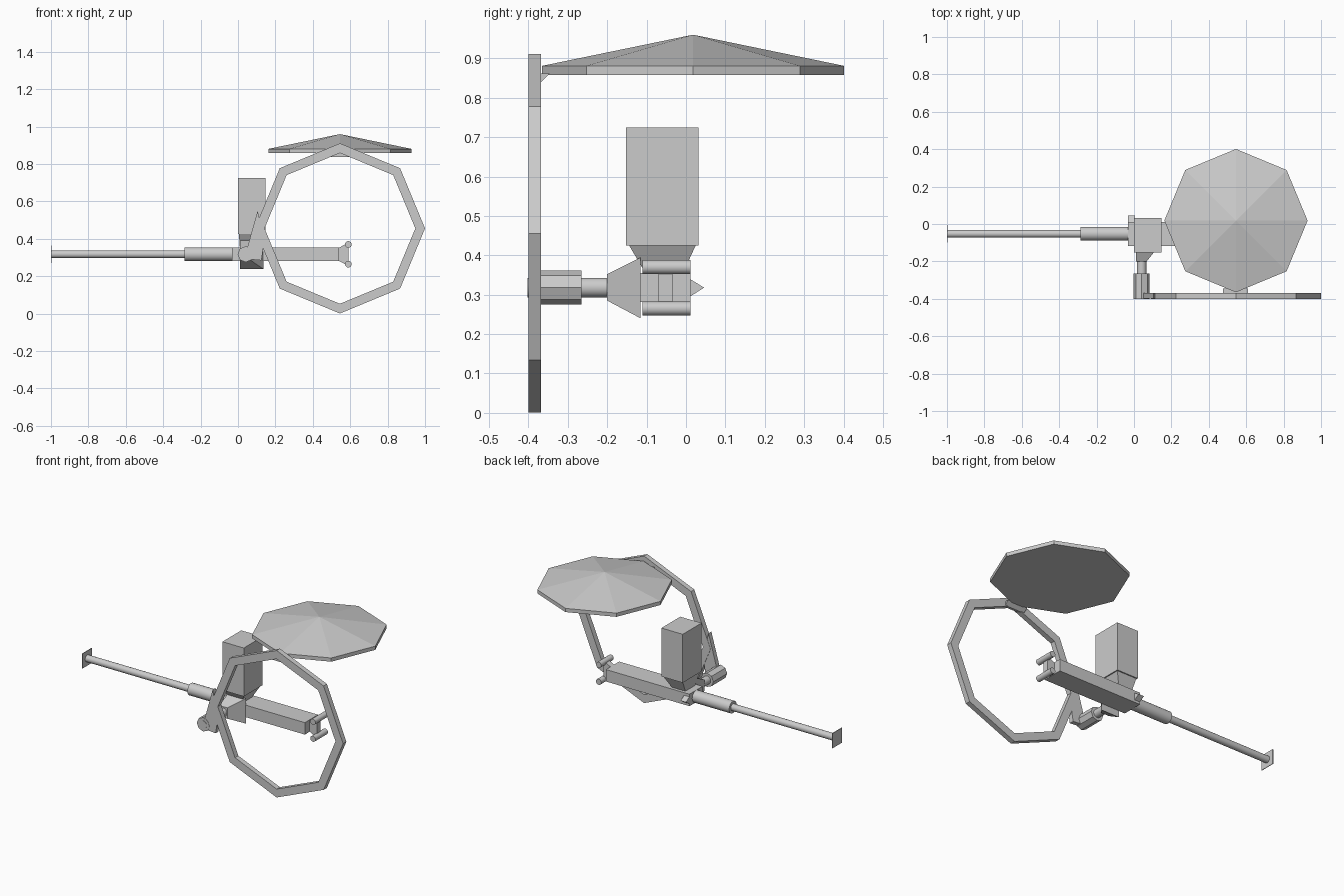
import bpy, bmesh, math
from mathutils import Vector, Matrix

if "Cube" in bpy.data.objects:
    bpy.data.objects.remove(bpy.data.objects["Cube"])

grey = bpy.data.materials.new("grey")
grey.diffuse_color = (0.6, 0.6, 0.6, 1)
grey.use_nodes = True
grey.node_tree.nodes["Principled BSDF"].inputs["Base Color"].default_value = grey.diffuse_color


def finish(name, bm, smooth=False):
    bmesh.ops.recalc_face_normals(bm, faces=bm.faces)
    me = bpy.data.meshes.new(name)
    bm.to_mesh(me)
    bm.free()
    me.materials.append(grey)
    ob = bpy.data.objects.new(name, me)
    bpy.context.collection.objects.link(ob)
    if smooth:
        bpy.ops.object.select_all(action='DESELECT')
        ob.select_set(True)
        bpy.context.view_layer.objects.active = ob
        bpy.ops.object.shade_smooth_by_angle(angle=math.radians(40))
    return ob


def loft(name, loops, closed=False, smooth=False):
    """Bridge point loops; cap the ends, or join last loop to first."""
    bm = bmesh.new()
    rows = [[bm.verts.new(p) for p in lp] for lp in loops]
    pairs = list(zip(rows, rows[1:])) + ([(rows[-1], rows[0])] if closed else [])
    for a, b in pairs:
        for i in range(len(a)):
            j = (i + 1) % len(a)
            bm.faces.new((a[i], a[j], b[j], b[i]))
    if not closed:
        bm.faces.new(rows[0])
        bm.faces.new(rows[-1])
    return finish(name, bm, smooth)


def box(name, x0, x1, y0, y1, z0, z1):
    return loft(name, [[(x0, y0, z), (x1, y0, z), (x1, y1, z), (x0, y1, z)] for z in (z0, z1)])


def plate(name, pts, y0, y1):
    return loft(name, [[(x, y, z) for x, z in pts] for y in (y0, y1)])


def rod(name, axis, a, b, c1, c2, r, n=20):
    """Cylinder along x (centre y, z) or along y (centre x, z)."""
    loops = []
    for t in (a, b):
        ring = []
        for i in range(n):
            u = c1 + r * math.cos(math.tau * i / n)
            v = c2 + r * math.sin(math.tau * i / n)
            ring.append((t, u, v) if axis == 'x' else (u, t, v))
        loops.append(ring)
    return loft(name, loops, smooth=n > 8)


CY, CZ = -0.052, 0.318   # centre line of the arm

# Arm, sleeve, pole and end plate
box("main_arm", -0.032, 0.54, -0.117, 0.012, 0.281, 0.355)
rod("pole_sleeve", 'x', -0.285, -0.03, CY, CZ, 0.037)
rod("pole", 'x', -1.0, -0.28, CY, CZ, 0.021)
box("pole_end_plate", -1.0, -0.996, -0.10, -0.005, 0.272, 0.364)

# Pointed catch on the rear side of the arm
loft("arm_catch", [[(x, 0.01, 0.295), (x, 0.046, CZ), (x, 0.01, 0.34)] for x in (-0.032, 0.005)])

# Roller fork at the arm end
plate("roller_fork", [(0.535, 0.285), (0.59, 0.255), (0.59, 0.38), (0.535, 0.35)], -0.07, -0.034)
for label, z in (("upper", 0.37), ("lower", 0.265)):
    rod(label + "_roller", 'y', -0.11, 0.012, 0.59, z, 0.018, 16)

# Control box and its tapered foot
box("control_box", 0.0, 0.146, -0.152, 0.032, 0.425, 0.725)
loft("box_foot", [
    [(0.01, -0.10, 0.35), (0.10, -0.10, 0.35), (0.10, -0.01, 0.35), (0.01, -0.01, 0.35)],
    [(0.005, -0.145, 0.426), (0.14, -0.145, 0.426), (0.14, 0.025, 0.426), (0.005, 0.025, 0.426)]])

# Side mount narrowing towards the pivot
loft("pivot_mount", [
    [(0.012, -0.115, 0.24), (0.135, -0.115, 0.24), (0.135, -0.115, 0.395), (0.012, -0.115, 0.395)],
    [(0.012, -0.20, 0.285), (0.068, -0.20, 0.285), (0.068, -0.20, 0.352), (0.012, -0.20, 0.352)]])
rod("pivot_pin", 'y', -0.402, -0.19, 0.041, CZ, 0.025)
rod("pivot_housing", 'y', -0.40, -0.265, 0.041, CZ, 0.043, 8)

# Octagonal ring frame
ring = []
for i in range(8):
    a = math.tau * i / 8
    ring.append([(0.545 + r * math.cos(a), y, 0.456 + r * math.sin(a))
                 for r, y in ((0.455, -0.40), (0.455, -0.368), (0.403, -0.368), (0.403, -0.40))])
loft("ring_frame", ring, closed=True)
plate("ring_bracket", [(0.05, 0.355), (0.105, 0.55), (0.115, 0.505), (0.13, 0.45),
                       (0.14, 0.38), (0.125, 0.285), (0.07, 0.29)], -0.398, -0.37)

# Wedge tab joining the ring and the canopy
loft("canopy_tab", [[(x, -0.385, 0.862), (x, -0.345, 0.862), (x, -0.37, 0.838), (x, -0.385, 0.838)]
                    for x in (0.475, 0.61)])

# Octagonal canopy: thin rim with a shallow cone
bm = bmesh.new()
rows = [[bm.verts.new((0.545 + 0.383 * math.cos(math.tau * i / 8),
                       0.018 + 0.383 * math.sin(math.tau * i / 8), z)) for i in range(8)]
        for z in (0.858, 0.881)]
apex = bm.verts.new((0.545, 0.018, 0.96))
bm.faces.new(rows[0])
for i in range(8):
    j = (i + 1) % 8
    bm.faces.new((rows[0][i], rows[0][j], rows[1][j], rows[1][i]))
    bm.faces.new((rows[1][i], rows[1][j], apex))
finish("canopy", bm)
